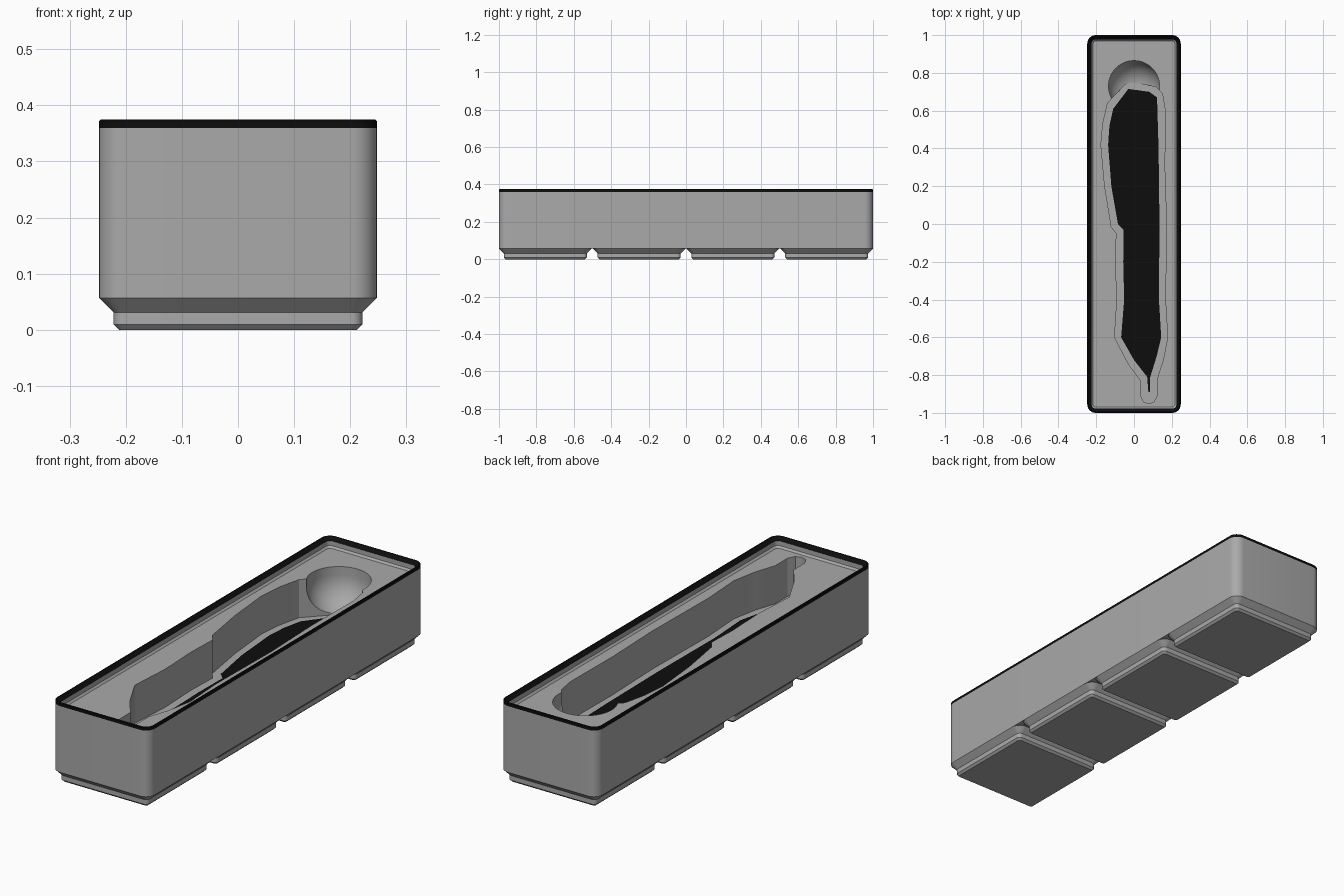
import bpy, bmesh, math

if "Cube" in bpy.data.objects:
    bpy.data.objects.remove(bpy.data.objects["Cube"])

HALF_X, HALF_Y = 0.2475, 1.0
FILL, RIM, TOP = 0.33, 0.36, 0.375     # pocket surface, start of dark rim, top edge
FLOOR = 0.155
PITCH = 0.5015


def material(name, value):
    m = bpy.data.materials.new(name)
    m.diffuse_color = (value, value, value, 1)
    m.use_nodes = True
    m.node_tree.nodes["Principled BSDF"].inputs["Base Color"].default_value = m.diffuse_color
    return m


GREY = material("grey plastic", 0.40)
BLACK = material("black plastic", 0.004)


def loft(name, loops, cap_top=True):
    """Skin a stack of equal-length closed loops, bottom cap first."""
    bm = bmesh.new()
    rings = [[bm.verts.new(p) for p in loop] for loop in loops]
    n = len(rings[0])
    for a, b in zip(rings, rings[1:]):
        for i in range(n):
            j = (i + 1) % n
            bm.faces.new((a[i], a[j], b[j], b[i]))
    bm.faces.new(rings[0][::-1])
    if cap_top:
        bm.faces.new(rings[-1])
    bmesh.ops.recalc_face_normals(bm, faces=bm.faces)
    me = bpy.data.meshes.new(name)
    bm.to_mesh(me)
    bm.free()
    ob = bpy.data.objects.new(name, me)
    bpy.context.collection.objects.link(ob)
    me.materials.append(GREY)
    me.materials.append(BLACK)
    return ob


def rounded(hx, hy, inset, z, cy=0.0, radius=0.0448, steps=8):
    """Rounded rectangle loop, inset evenly from the outer size."""
    r = max(radius - inset, 0.006)
    hx, hy = hx - inset - r, hy - inset - r
    pts = []
    for k, (sx, sy) in enumerate(((1, 1), (-1, 1), (-1, -1), (1, -1))):
        for s in range(steps + 1):
            a = math.pi / 2 * (k + s / steps)
            pts.append((sx * hx + r * math.cos(a), cy + sy * hy + r * math.sin(a), z))
    return pts


def outline(points, z):
    return [(x, y, z) for x, y in points]


def cut(target, cutter):
    cutter.hide_render = True
    cutter.hide_viewport = False
    mod = target.modifiers.new("cut", "BOOLEAN")
    mod.operation, mod.solver, mod.object = "DIFFERENCE", "EXACT", cutter
    bpy.context.view_layer.objects.active = target
    bpy.ops.object.modifier_apply(modifier=mod.name)
    bpy.data.objects.remove(cutter)


# body with stepped stacking lip: (inset, height) from outside bottom to inner surface
profile = [(0, 0.0567), (0, RIM), (0, 0.372), (0.003, TOP), (0.007, TOP),
           (0.0227, RIM), (0.0227, FILL + 0.0084), (0.031, FILL)]
body = loft("bin_body", [rounded(HALF_X, HALF_Y, i, z) for i, z in profile])

# tool pocket
POCKET = [(-.05, .735), (-.01, .75), (.07, .735), (.115, .725), (.15, .69), (.165, .6),
          (.162, .3), (.172, 0), (.166, -.4), (.178, -.6), (.155, -.72), (.122, -.82),
          (.122, -.91), (.105, -.942), (.08, -.95), (.052, -.942), (.036, -.91),
          (.036, -.83), (-.03, -.74), (-.103, -.6), (-.09, -.4), (-.098, -.2),
          (-.093, -.05), (-.12, -.015), (-.155, .2), (-.175, .42), (-.165, .53), (-.14, .64)]
cut(body, loft("pocket_cutter", [outline(POCKET, FLOOR), outline(POCKET, 0.5)]))

# round finger scoop: spherical bottom with straight sides
R, CX, CY = 0.135, 0.0, 0.73
scoop = []
for k in range(1, 13):
    a = math.pi / 2 * k / 12
    scoop.append((R * math.sin(a), FLOOR + 0.001 + R * (1 - math.cos(a))))
scoop.append((R, 0.5))
cut(body, loft("scoop_cutter", [[(CX + r * math.cos(t * math.pi / 24), CY + r * math.sin(t * math.pi / 24), z)
                                 for t in range(48)] for r, z in scoop]))

# dark rim by height
for f in body.data.polygons:
    f.material_index = 1 if f.center.z > RIM + 0.001 else 0

# dark pocket floor plate
INLAY = [(-.03, .715), (.08, .70), (.122, .67), (.13, .4), (.135, 0), (.132, -.4),
         (.144, -.6), (.12, -.7), (.086, -.81), (.084, -.89), (.076, -.89), (.07, -.81),
         (0, -.72), (-.068, -.6), (-.052, -.4), (-.057, -.2), (-.055, -.03), (-.085, 0),
         (-.12, .2), (-.137, .42), (-.13, .52), (-.11, .61)]
inlay = loft("pocket_floor", [outline(INLAY, FLOOR - 0.001), outline(INLAY, FLOOR + 0.003)])
for f in inlay.data.polygons:
    f.material_index = 1

# four chamfered feet
feet = [(0.0352, 0), (0.0257, 0.0096), (0.0257, 0.0311), (0, 0.0567)]
for k in range(4):
    cy = (k - 1.5) * PITCH
    loft(f"foot_{k + 1}", [rounded(HALF_X, HALF_X, i, z, cy) for i, z in feet], cap_top=False)

# smooth round corners, keep edges crisp
bpy.ops.object.select_all(action="DESELECT")
for ob in bpy.context.scene.objects:
    ob.select_set(True)
bpy.context.view_layer.objects.active = body
bpy.ops.object.shade_smooth_by_angle(angle=math.radians(25))
